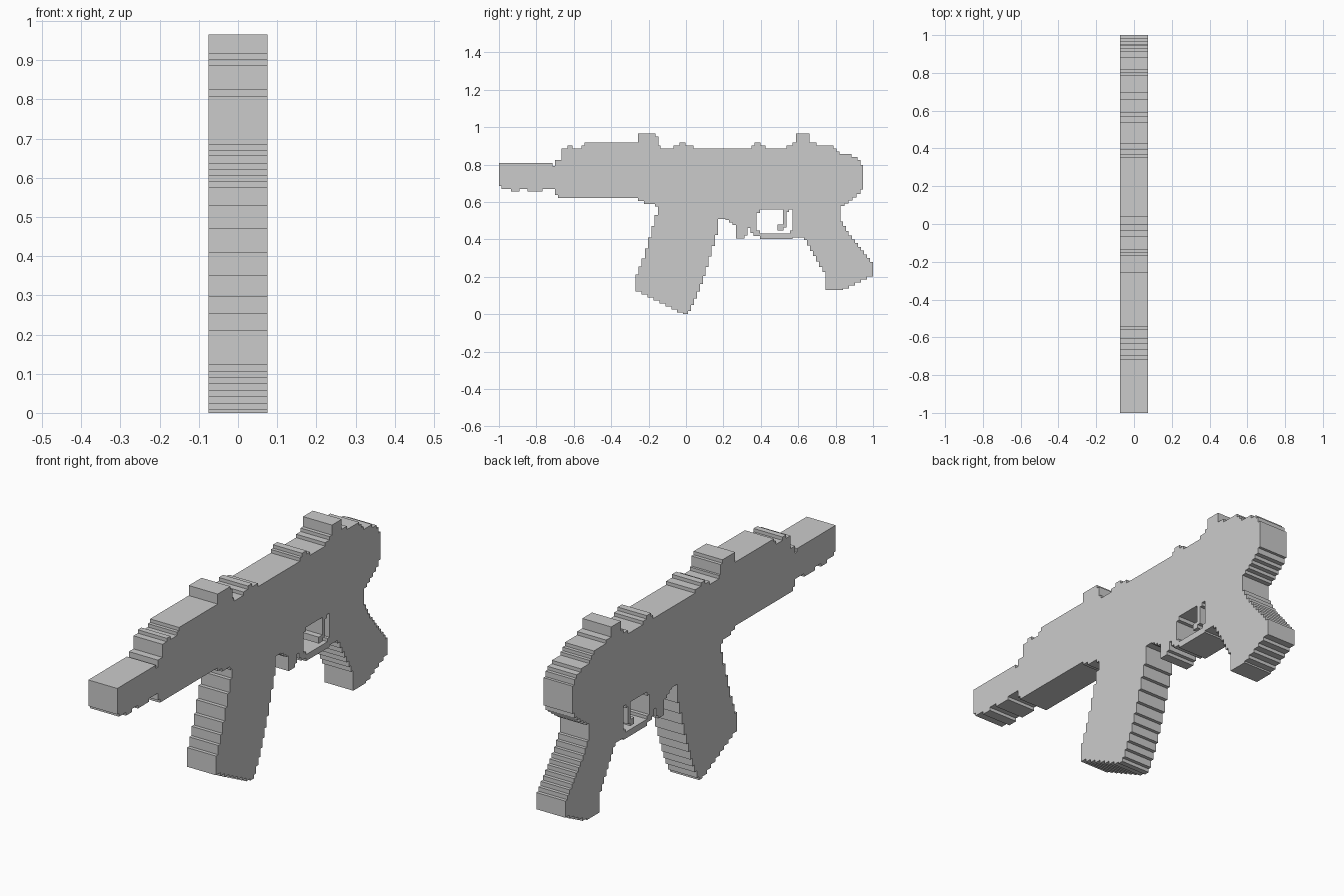
import bpy, bmesh

HALF = 0.075      # half thickness
PIXEL = 1 / 64    # stair pitch of the blocky outline


def steps(runs, end):
    """Flat treads: each (start_y, z) holds until the next start."""
    pts = []
    for i, (y, z) in enumerate(runs):
        y2 = runs[i + 1][0] if i + 1 < len(runs) else end
        pts += [(y, z), (y2, z)]
    return pts


def staircase(points):
    """Turn every slanted segment of a closed outline into pixel stairs."""
    out = []
    for (y0, z0), (y1, z1) in zip(points, points[1:] + points[:1]):
        dy, dz = y1 - y0, z1 - z0
        out.append((y0, z0))
        small = min(abs(dy), abs(dz))
        if small < 1e-4:
            continue
        n = max(1, round(small / PIXEL))
        for i in range(n):
            zm = z0 + dz * (i + 0.5) / n
            out += [(y0 + dy * i / n, zm), (y0 + dy * (i + 1) / n, zm)]
    clean = []
    for p in out:
        if not clean or abs(p[0] - clean[-1][0]) + abs(p[1] - clean[-1][1]) > 1e-4:
            clean.append(p)
    return clean


def slab(name, outline):
    """Extrude a y-z outline through the full thickness."""
    bm = bmesh.new()
    face = bm.faces.new([bm.verts.new((-HALF, y, z)) for y, z in staircase(outline)])
    new = bmesh.ops.extrude_face_region(bm, geom=[face])["geom"]
    verts = [v for v in new if isinstance(v, bmesh.types.BMVert)]
    bmesh.ops.translate(bm, verts=verts, vec=(2 * HALF, 0, 0))
    bmesh.ops.dissolve_limit(bm, angle_limit=0.001, verts=bm.verts, edges=bm.edges)
    bmesh.ops.recalc_face_normals(bm, faces=bm.faces)
    mesh = bpy.data.meshes.new(name)
    bm.to_mesh(mesh)
    bm.free()
    bpy.context.collection.objects.link(bpy.data.objects.new(name, mesh))


# Barrel with notched underside
barrel_under = steps([(-1, .685), (-.987, .67), (-.936, .655), (-.89, .67),
                      (-.848, .655), (-.767, .67)], -.70)
slab("barrel", [(-1, .807), *barrel_under, (-.70, .791), (-.714, .791), (-.714, .807)])

# Receiver: stepped top, rounded rear, stepped underside
receiver_top = steps([
    (-.70, .825), (-.666, .886), (-.634, .902), (-.607, .886), (-.559, .902),
    (-.543, .918), (-.257, .902), (-.136, .886), (-.067, .902), (-.035, .918),
    (-.003, .902), (.04, .886), (.35, .902), (.366, .918), (.398, .902),
    (.425, .886), (.537, .902), (.57, .918), (.698, .902), (.789, .886),
    (.805, .87), (.821, .855), (.885, .839), (.917, .823), (.933, .797)], .946)
slab("receiver", receiver_top + [
    (.946, .685), (.933, .65), (.87, .60), (.825, .57), (.825, .56),
    (-.15, .56), (-.15, .575), (-.165, .575), (-.165, .59), (-.225, .59),
    (-.225, .605), (-.257, .605), (-.257, .62), (-.685, .62), (-.685, .637), (-.70, .637)])

# Raised sights
slab("front_sight", [(-.257, .902), (-.147, .902), (-.147, .949), (-.163, .949),
                     (-.163, .965), (-.257, .965)])
slab("rear_sight", [(.588, .918), (.66, .918), (.66, .965), (.588, .965)])

# Slanted magazine
slab("magazine", [(-.15, .56), (-.22, .32), (-.27, .19), (-.27, .13), (-.015, 0),
                  (.01, 0), (.06, .10), (.105, .225), (.17, .45), (.17, .56)])

# Slanted rear grip
slab("grip", [(.825, .56), (.825, .51), (.87, .43), (1, .27), (1, .21), (.84, .13),
              (.745, .13), (.745, .21), (.63, .41), (.57, .41), (.57, .56)])

# Trigger guard with its front block
slab("trigger_guard", [
    (.17, .56), (.17, .51), (.21, .51), (.268, .47), (.268, .404), (.313, .404),
    (.313, .42), (.33, .42), (.33, .46), (.345, .46), (.345, .433), (.36, .433),
    (.36, .417), (.395, .417), (.395, .402), (.57, .402), (.57, .447), (.555, .447),
    (.555, .432), (.395, .432), (.395, .447), (.378, .447), (.378, .542),
    (.395, .542), (.395, .56)])

# Trigger blade
slab("trigger", [(.518, .56), (.518, .478), (.49, .478), (.49, .448), (.52, .448),
                 (.52, .463), (.537, .463), (.537, .545), (.552, .545), (.552, .56)])
